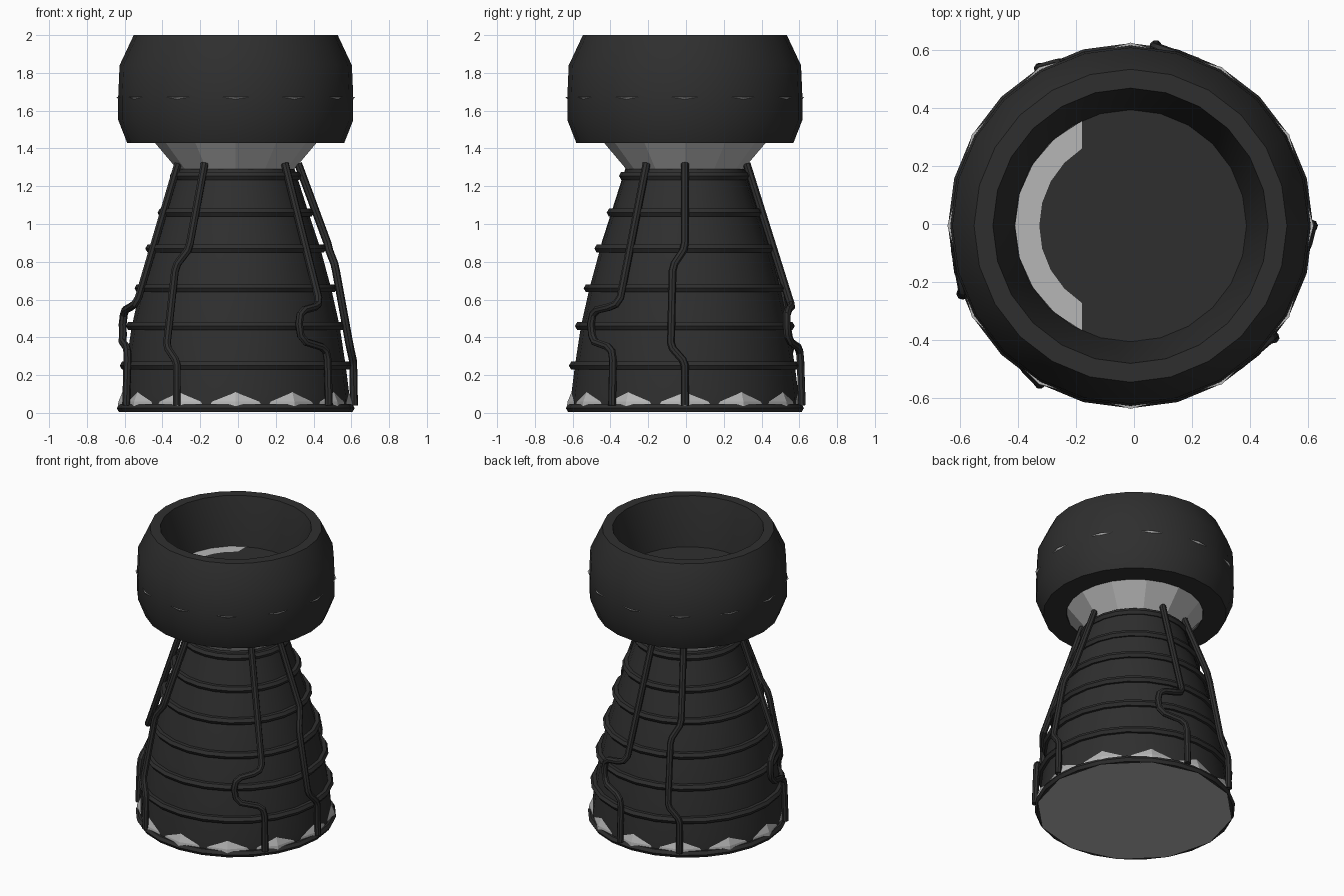
import bpy, bmesh, math

if "Cube" in bpy.data.objects:
    bpy.data.objects.remove(bpy.data.objects["Cube"])

CX, CY = -0.012, -0.006   # axis of the engine


def material(name, v):
    m = bpy.data.materials.new(name)
    m.diffuse_color = (v, v, v, 1)
    m.use_nodes = True
    m.node_tree.nodes["Principled BSDF"].inputs["Base Color"].default_value = m.diffuse_color
    return m


DARK = material("dark_metal", 0.028)
LIGHT = material("light_grey_metal", 0.47)


def add(name, bm, mat, smooth=True):
    bmesh.ops.recalc_face_normals(bm, faces=bm.faces)
    me = bpy.data.meshes.new(name)
    bm.to_mesh(me)
    bm.free()
    me.materials.append(mat)
    ob = bpy.data.objects.new(name, me)
    bpy.context.collection.objects.link(ob)
    finish(ob, smooth)
    return ob


def finish(ob, smooth):
    bpy.ops.object.select_all(action='DESELECT')
    ob.select_set(True)
    bpy.context.view_layer.objects.active = ob
    if smooth:
        bpy.ops.object.shade_smooth_by_angle(angle=math.radians(29))


def polar(r, deg, z):
    a = math.radians(deg)
    return (CX + r * math.cos(a), CY + r * math.sin(a), z)


def lathe(name, profile, sides, mat, smooth=True, caps=False, closed=False):
    """Spin a list of (radius, height) points around the engine axis."""
    bm = bmesh.new()
    loops = [[bm.verts.new(polar(r, 360 * i / sides, z)) for i in range(sides)]
             for r, z in profile]
    pairs = list(zip(loops, loops[1:]))
    if closed:
        pairs.append((loops[-1], loops[0]))
    for a, b in pairs:
        for i in range(sides):
            j = (i + 1) % sides
            bm.faces.new((a[i], a[j], b[j], b[i]))
    if caps:
        bm.faces.new(loops[0])
        bm.faces.new(loops[-1])
    return add(name, bm, mat, smooth)


# light inner liner: a 12-sided hourglass that shows at the neck and the bell rim
lathe("inner_liner", [(0.615, 0.004), (0.626, 0.02), (0.621, 0.06), (0.602, 0.105),
                      (0.54, 0.25), (0.29, 1.25), (0.31, 1.29), (0.632, 1.672)],
      12, LIGHT, smooth=False, caps=True)

# dark bell
lathe("bell", [(0.606, 0.01), (0.604, 0.06), (0.601, 0.1), (0.582, 0.25), (0.55, 0.46),
               (0.505, 0.66), (0.448, 0.87), (0.385, 1.06), (0.322, 1.26),
               (0.312, 1.29)], 24, DARK)

# reinforcing rings round the bell
RINGS = [(0.606, 0.025), (0.59, 0.25), (0.558, 0.46), (0.512, 0.66),
         (0.455, 0.87), (0.39, 1.06), (0.325, 1.255)]
for n, (r, z) in enumerate(RINGS):
    section = [(r + 0.024 * math.cos(k * math.pi / 3), z + 0.024 * math.sin(k * math.pi / 3))
               for k in range(6)]
    lathe(f"bell_ring_{n + 1}", section, 24, DARK, closed=True)

# collar with a hollow top and an open underside
lathe("collar", [(0.40, 1.68), (0.475, 2.0), (0.54, 2.0), (0.615, 1.84), (0.622, 1.68),
                 (0.622, 1.55), (0.575, 1.43), (0.43, 1.43), (0.40, 1.67)], 24, DARK, closed=True)

# collar floor
bm = bmesh.new()
bm.faces.new([bm.verts.new(polar(0.402, 15 * i, 1.681)) for i in range(24)])
add("collar_floor", bm, DARK, False)

# light crescent plate lying on the floor
bm = bmesh.new()
outer = [bm.verts.new(polar(0.398, 180 + 65 * t / 4, 1.685)) for t in range(-4, 5)]
inner = [bm.verts.new(polar(0.315, 180 + 58 * t / 4, 1.685)) for t in range(-4, 5)]
for i in range(8):
    bm.faces.new((outer[i], outer[i + 1], inner[i + 1], inner[i]))
add("floor_crescent", bm, LIGHT, False)

# feed pipes: two routes (angle offset, radius, height), three copies of each
SHALLOW = [(0, 0.33, 1.32), (0, 0.485, 0.90), (-1, 0.495, 0.86), (-6, 0.525, 0.79),
           (-7, 0.535, 0.75), (-7, 0.605, 0.37), (-6, 0.61, 0.34), (-1, 0.62, 0.28),
           (0, 0.622, 0.25), (0, 0.626, 0.04)]
DEEP = [(0, 0.33, 1.32), (0, 0.555, 0.61), (-2, 0.57, 0.575), (-6, 0.58, 0.56),
        (-14, 0.59, 0.545), (-17, 0.595, 0.52), (-18, 0.60, 0.47), (-17, 0.60, 0.41),
        (-14, 0.605, 0.375), (-4, 0.61, 0.35), (-1, 0.615, 0.325), (0, 0.618, 0.28),
        (0, 0.626, 0.04)]


def pipe(name, route, turn):
    cu = bpy.data.curves.new(name, 'CURVE')
    cu.dimensions = '3D'
    cu.bevel_depth = 0.021
    cu.bevel_resolution = 2
    cu.use_fill_caps = True
    sp = cu.splines.new('POLY')
    sp.points.add(len(route) - 1)
    for p, (d, r, z) in zip(sp.points, route):
        p.co = (*polar(r, turn + d, z), 1)
    cu.materials.append(DARK)
    ob = bpy.data.objects.new(name, cu)
    bpy.context.collection.objects.link(ob)
    finish(ob, False)
    bpy.ops.object.convert(target='MESH')
    finish(bpy.context.view_layer.objects.active, True)


for k in range(3):
    pipe(f"shallow_bend_pipe_{k + 1}", SHALLOW, 120 * k)
    pipe(f"deep_bend_pipe_{k + 1}", DEEP, 82 + 120 * k)
